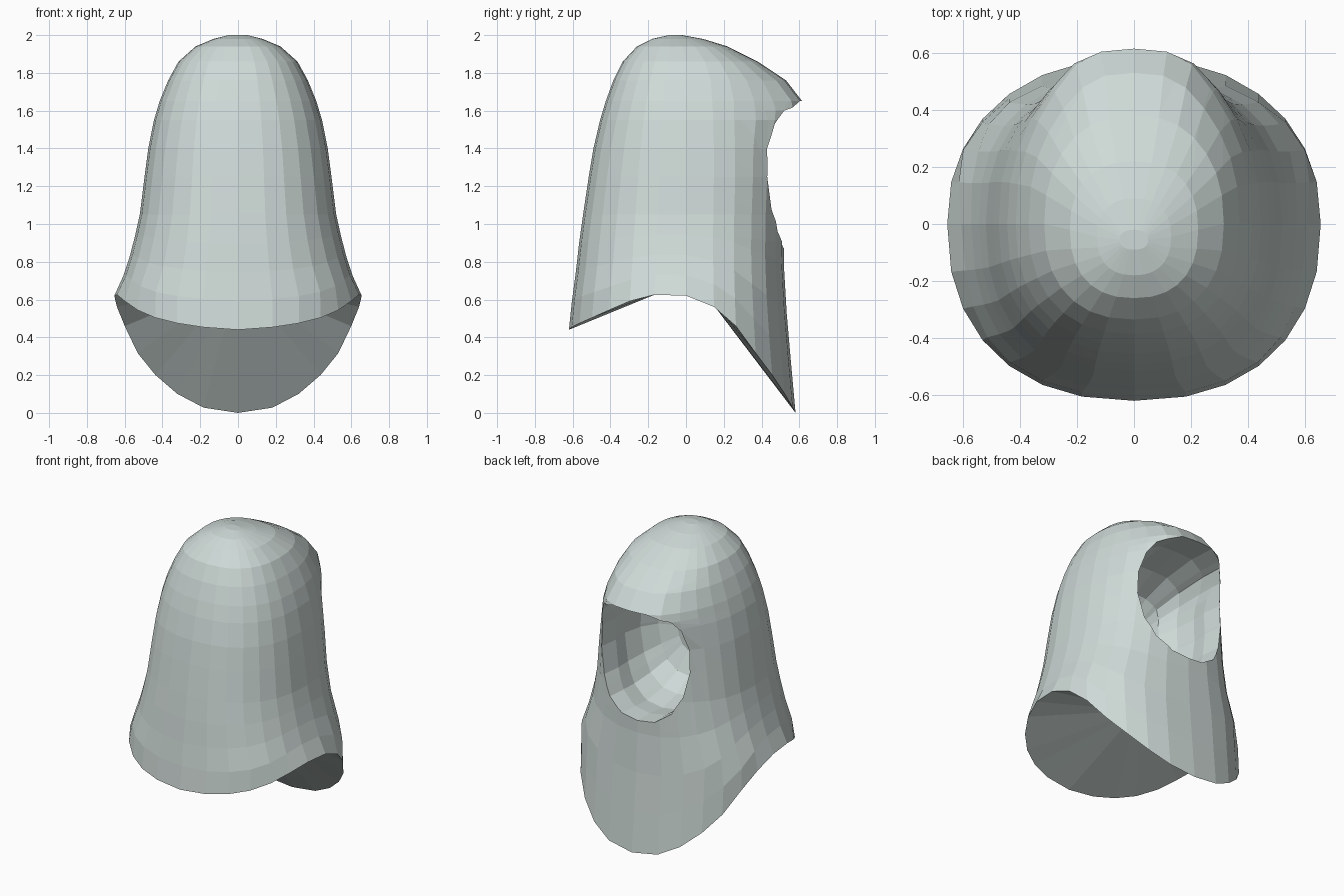
import bpy
import bmesh
import math
from mathutils import Vector

default_cube = bpy.data.objects.get("Cube")
if default_cube:
    bpy.data.objects.remove(default_cube, do_unlink=True)

cloth = bpy.data.materials.new("pale grey green cloth")
cloth.use_nodes = True
colour = (0.62, 0.70, 0.68, 1)
cloth.diffuse_color = colour
cloth.node_tree.nodes["Principled BSDF"].inputs["Base Color"].default_value = colour

COLUMNS = 28
ROUNDNESS = 2.35
# Height, half width, front depth, back depth
PROFILE = [
    (0, .655, -.63, .58), (.44, .655, -.62, .54), (.63, .655, -.60, .525),
    (.73, .605, -.585, .52), (.87, .56, -.57, .515), (1.05, .52, -.545, .52),
    (1.25, .495, -.515, .53), (1.4, .475, -.49, .53), (1.55, .445, -.455, .52),
    (1.6, .43, -.44, .51), (1.65, .415, -.425, .5), (1.76, .37, -.385, .455),
    (1.86, .315, -.335, .36), (1.94, .225, -.26, .22), (1.98, .13, -.18, .09),
    (2, .05, -.09, -.02),
]
# Height and extra reach of the peak over the face
BRIM = [(1.4, 0), (1.55, .04), (1.65, .115), (1.76, .075), (1.86, .02), (1.94, 0)]
# Depth and height of the bottom hem
HEM = [(-.62, .44), (-.6, .46), (-.5, .505), (-.38, .56), (-.25, .615), (-.1, .635),
       (.07, .61), (.15, .57), (.27, .48), (.4, .3), (.5, .16), (.56, .045), (.58, 0)]
# Right half of the face opening, from bottom to top
OPENING = [(0, .87), (.12, .885), (.23, .96), (.295, 1.08), (.33, 1.25), (.325, 1.4),
           (.295, 1.53), (.25, 1.6), (.12, 1.65)]
# Share of depth left and width of each ring of the face hollow
HOLLOW = [(.72, 1.04), (.4, .95), (.15, .75), (.03, .4)]


def sample(table, key):
    """Linear lookup in a table sorted by its first column."""
    if key <= table[0][0]:
        return table[0][1:]
    for low, high in zip(table, table[1:]):
        if key <= high[0]:
            t = (key - low[0]) / (high[0] - low[0])
            return tuple(a + (b - a) * t for a, b in zip(low[1:], high[1:]))
    return table[-1][1:]


def rounded(value):
    return math.copysign(abs(value) ** (2 / ROUNDNESS), value)


def surface(angle, z):
    """Point on the hood at a heading and a height."""
    width, front, back = sample(PROFILE, z)
    middle = min(0, (front + back) / 2) if z > 1.9 else 0
    across, along = rounded(math.sin(angle)), rounded(math.cos(angle))
    reach = back - middle if along > 0 else middle - front
    point = Vector((width * across, middle + reach * along, z))
    if along > 0:
        # The peak droops and fades towards its corners
        droop = .4 * max(0, abs(point.x) - .12)
        point.y += sample(BRIM, z + droop)[0] * max(0, min(1, 2 - abs(point.x) / .2))
    return point


def hem_point(angle):
    along = rounded(math.cos(angle))
    z = sample(HEM, along * (.58 if along > 0 else .62))[0]
    return surface(angle, z)


def finish(bm, name):
    mesh = bpy.data.meshes.new(name)
    bm.normal_update()
    bm.to_mesh(mesh)
    bm.free()
    mesh.materials.append(cloth)
    obj = bpy.data.objects.new(name, mesh)
    bpy.context.collection.objects.link(obj)
    return obj


angles = [2 * math.pi * i / COLUMNS for i in range(COLUMNS)]

# Hood shell: rows follow the hem, then level out towards the crown
bm = bmesh.new()
rows = []
for blend in (0, .25, .5, .75):
    rows.append([bm.verts.new(surface(a, hem_point(a).z * (1 - blend) + 1.05 * blend))
                 for a in angles])
for z in [row[0] for row in PROFILE if row[0] > 1]:
    rows.append([bm.verts.new(surface(a, z)) for a in angles])
for lower, upper in zip(rows, rows[1:]):
    for i in range(COLUMNS):
        j = (i + 1) % COLUMNS
        bm.faces.new((lower[j], lower[i], upper[i], upper[j]))
bm.faces.new(list(reversed(rows[-1])))

# Face opening: trim the back faces along each side of the outline
outline = OPENING + [(-x, z) for x, z in reversed(OPENING[1:])]
sides = []
for (ax, az), (bx, bz) in zip(outline, outline[1:] + outline[:1]):
    sides.append((Vector((ax, 0, az)), Vector((bz - az, 0, ax - bx)).normalized()))


def inside(point, tests, margin):
    return all((point - start).dot(normal) < margin for start, normal in tests)


def back_faces(tests):
    """Faces at the back whose middle lies within the given sides."""
    middles = [(f, f.calc_center_median()) for f in bm.faces]
    return [f for f, m in middles if m.y > .2 and inside(m, tests, 0)]


for count, (start, normal) in enumerate(sides):
    # Keep cutting only what still lies within every side done so far
    faces = back_faces(sides[:count])
    geom = set(faces)
    for face in faces:
        geom.update(face.edges)
        geom.update(face.verts)
    bmesh.ops.bisect_plane(bm, geom=list(geom), dist=.0005, plane_co=start, plane_no=normal)
bmesh.ops.delete(bm, geom=back_faces(sides), context="FACES")
bmesh.ops.remove_doubles(bm, verts=bm.verts[:], dist=.002)


def extrude(edges):
    """Extrude a loop of edges, returning its new edges and vertices."""
    geom = bmesh.ops.extrude_edge_only(bm, edges=edges)["geom"]
    return ([g for g in geom if isinstance(g, bmesh.types.BMEdge) and g.is_boundary],
            [g for g in geom if isinstance(g, bmesh.types.BMVert)])


# Turned-in lip around the opening, fading out under the brim
border = [e for e in bm.edges if e.is_boundary
          and all(v.co.y > .2 and inside(v.co, sides, .01) for v in e.verts)]
border, lip = extrude(border)
for vert in lip:
    fade = max(.03, min(1, (1.6 - vert.co.z) / .15))
    vert.co.y -= .13 * fade
    vert.co.x *= 1 - .05 * fade

# Face hollow: a rounded bowl that closes behind the lip
heart = Vector((0, -.1, 1.25))
old_depth, old_width = 1, 1
for depth, width in HOLLOW:
    border, ring = extrude(border)
    for vert in ring:
        offset = vert.co - heart
        offset.x *= width / old_width
        offset.z *= width / old_width
        offset.y *= depth / old_depth
        vert.co = heart + offset
    old_depth, old_width = depth, width
bmesh.ops.holes_fill(bm, edges=border, sides=0)
bmesh.ops.recalc_face_normals(bm, faces=bm.faces[:])
finish(bm, "hood_shell")

# Underside: a cone from the hem up to the neck
bm = bmesh.new()
hub = bm.verts.new((0, .04, .71))
hem = [bm.verts.new(hem_point(a)) for a in angles]
for i in range(COLUMNS):
    bm.faces.new((hub, hem[i], hem[(i + 1) % COLUMNS]))
finish(bm, "neck_lining")
